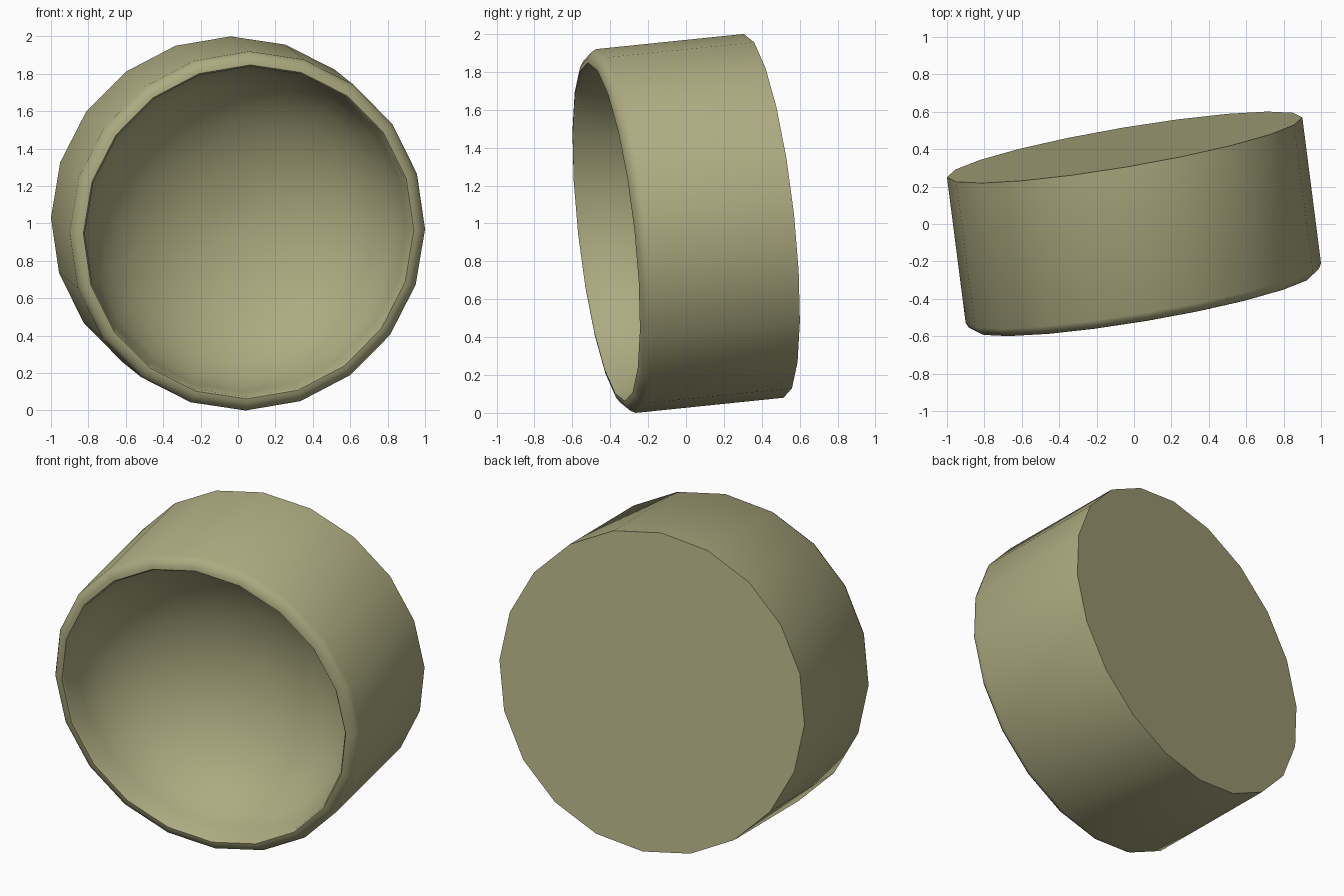
import bpy, bmesh, math
from mathutils import Vector

if "Cube" in bpy.data.objects:
    bpy.data.objects.remove(bpy.data.objects["Cube"])

SIDES = 20
back_center = Vector((-0.05, 0.41, 1.04))
axis = Vector((0.10, -0.78, -0.08))      # back to front of the body
U = Vector((0.95, 0.16, 0.01))           # sideways radius
W = Vector((0.01, -0.105, 0.96))         # upward radius

# Profile as (radius, distance along axis): back, wall, rounded rim, bowl
profile = [(1.0, 0.0), (1.0, 1.0), (0.985, 1.035), (0.955, 1.06),
           (0.93, 1.065), (0.92, 1.05)]
DEPTH = 0.85
for i in range(1, 9):
    a = math.radians(i * 10.5)
    profile.append((0.92 * math.cos(a), 1.05 - DEPTH * math.sin(a)))

bm = bmesh.new()
rings = []
for r, t in profile:
    rings.append([bm.verts.new(back_center + axis * t
                  + r * (U * math.cos(k * math.tau / SIDES) + W * math.sin(k * math.tau / SIDES)))
                  for k in range(SIDES)])
for a, b in zip(rings, rings[1:]):
    for k in range(SIDES):
        n = (k + 1) % SIDES
        bm.faces.new((a[k], a[n], b[n], b[k]))
bm.faces.new(rings[0])                   # flat back

# Bowl centre
tip = bm.verts.new(back_center + axis * (1.05 - DEPTH))
for k in range(SIDES):
    bm.faces.new((rings[-1][k], rings[-1][(k + 1) % SIDES], tip))
bmesh.ops.recalc_face_normals(bm, faces=bm.faces)

mesh = bpy.data.meshes.new("hollow_cup")
bm.to_mesh(mesh)
bm.free()
cup = bpy.data.objects.new("hollow_cup", mesh)
bpy.context.collection.objects.link(cup)

# Olive material
mat = bpy.data.materials.new("olive")
mat.diffuse_color = (0.42, 0.41, 0.22, 1)
mat.use_nodes = True
mat.node_tree.nodes["Principled BSDF"].inputs["Base Color"].default_value = mat.diffuse_color
mesh.materials.append(mat)

# Smooth walls, crisp back edge
bpy.context.view_layer.objects.active = cup
cup.select_set(True)
bpy.ops.object.shade_smooth_by_angle(angle=math.radians(50))
